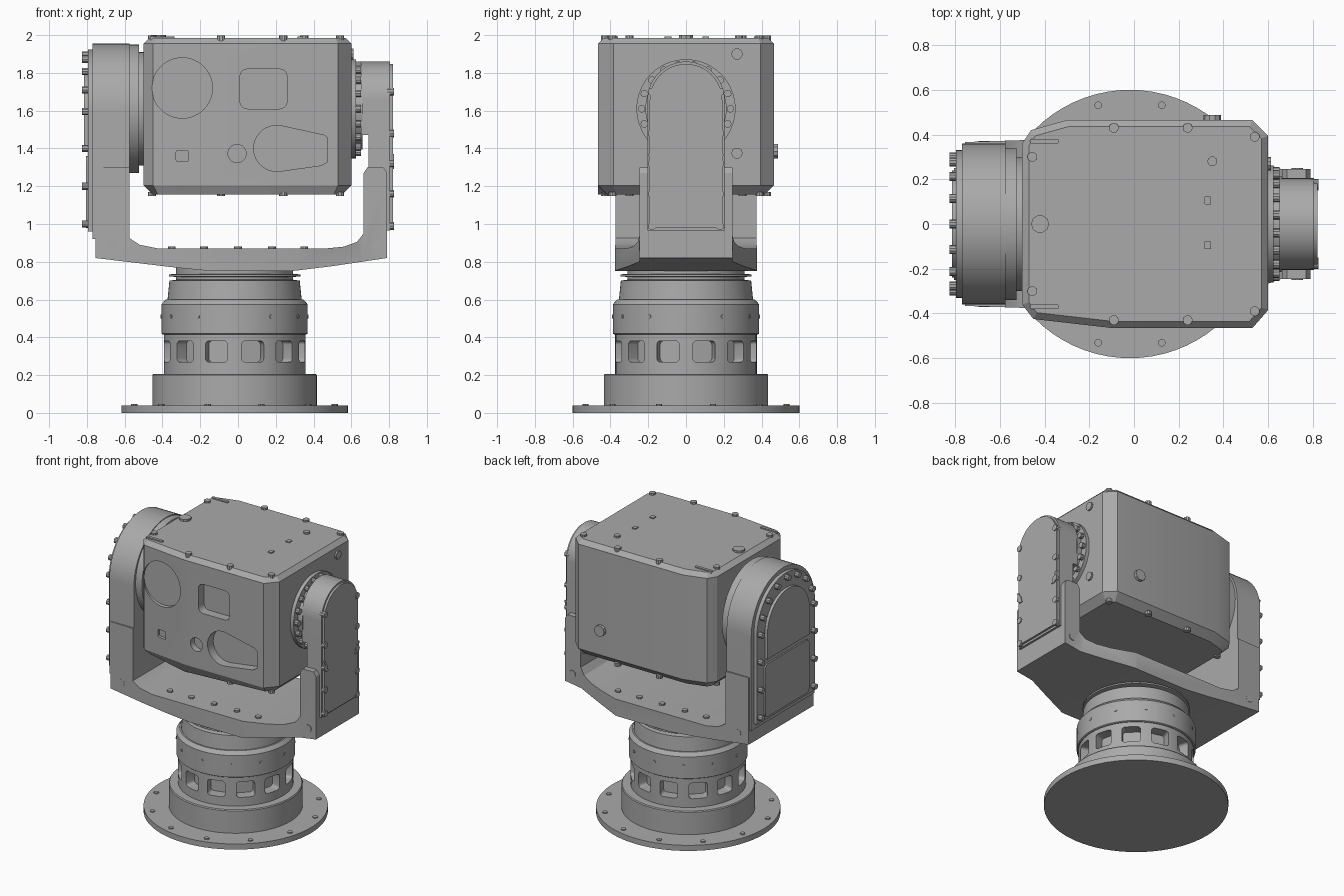
import bpy, bmesh, math
from mathutils import Matrix, Vector

cube = bpy.data.objects.get("Cube")
if cube:
    bpy.data.objects.remove(cube, do_unlink=True)

grey = bpy.data.materials.new("mid grey")
grey.use_nodes = True
grey.diffuse_color = (0.4, 0.4, 0.4, 1)
grey.node_tree.nodes["Principled BSDF"].inputs["Base Color"].default_value = (0.4, 0.4, 0.4, 1)

AXIS_X = -0.018   # turning axis of the pedestal
TILT_Z = 1.61     # height of the tilt axis
parts = []


def finish(name, bm):
    bmesh.ops.recalc_face_normals(bm, faces=bm.faces)
    mesh = bpy.data.meshes.new(name)
    bm.to_mesh(mesh)
    bm.free()
    mesh.materials.append(grey)
    obj = bpy.data.objects.new(name, mesh)
    bpy.context.collection.objects.link(obj)
    parts.append(obj)
    return obj


def add_prism(bm, pts, axis, lo, hi):
    """Extrude a flat outline along an axis; the outline uses the other two axes in order."""
    def place(p, d):
        return {"x": (d, p[0], p[1]), "y": (p[0], d, p[1]), "z": (p[0], p[1], d)}[axis]
    a = [bm.verts.new(place(p, lo)) for p in pts]
    b = [bm.verts.new(place(p, hi)) for p in pts]
    bm.faces.new(a)
    bm.faces.new(b)
    for i in range(len(pts)):
        j = (i + 1) % len(pts)
        bm.faces.new((a[i], a[j], b[j], b[i]))


def prisms(name, outlines, axis, lo, hi):
    bm = bmesh.new()
    for pts in outlines:
        add_prism(bm, pts, axis, lo, hi)
    return finish(name, bm)


def arc(u, v, r, start=0, end=360, n=32):
    full = end - start == 360
    steps = n if full else n + 1
    angles = [math.radians(start + (end - start) * i / n) for i in range(steps)]
    return [(u + r * math.cos(t), v + r * math.sin(t)) for t in angles]


def arch(w, bottom, centre):
    return [(-w, bottom), (w, bottom)] + arc(0, centre, w, 0, 180)


def rounded(u, v, w, h, r):
    pts = []
    for i, (sx, sy) in enumerate(((1, 1), (-1, 1), (-1, -1), (1, -1))):
        pts += arc(u + sx * (w / 2 - r), v + sy * (h / 2 - r), r, 90 * i, 90 * i + 90, 4)
    return pts


def lathe(name, profile):
    bm = bmesh.new()
    pts = [(0, profile[0][1])] + profile + [(0, profile[-1][1])]
    verts = [bm.verts.new((r, 0, z)) for r, z in pts]
    edges = [bm.edges.new(pair) for pair in zip(verts, verts[1:])]
    bmesh.ops.spin(bm, geom=verts + edges, cent=(0, 0, 0), axis=(0, 0, 1),
                   angle=math.tau, steps=72, use_duplicate=False)
    bmesh.ops.remove_doubles(bm, verts=bm.verts, dist=0.0005)
    bmesh.ops.translate(bm, verts=bm.verts, vec=(AXIS_X, 0, 0))
    return finish(name, bm)


def boolean(obj, cutter, operation):
    mod = obj.modifiers.new("cut", "BOOLEAN")
    mod.operation = operation
    mod.object = cutter
    mod.solver = "EXACT"
    bpy.context.view_layer.objects.active = obj
    bpy.ops.object.modifier_apply(modifier=mod.name)
    parts.remove(cutter)
    bpy.data.objects.remove(cutter, do_unlink=True)


def bolts(name, centres, axis, lo, hi, r=0.02):
    return prisms(name, [arc(u, v, r, n=10) for u, v in centres], axis, lo, hi)


# Pedestal
lathe("base_flange", [(0.6, 0), (0.6, 0.04), (0.435, 0.04), (0.435, 0.2), (0.43, 0.207)])
window_ring = lathe("window_ring", [(0.375, 0.2), (0.375, 0.42)])
lathe("upper_collar", [(0.38, 0.415), (0.387, 0.42), (0.387, 0.575), (0.365, 0.6),
                       (0.355, 0.6), (0.345, 0.7), (0.31, 0.705)])
lathe("slip_ring", [(0.31, 0.7), (0.31, 0.72), (0.348, 0.722), (0.348, 0.733),
                    (0.31, 0.736), (0.31, 0.78)])

# Twelve window pockets and the small collar screws
pockets, screws = bmesh.new(), bmesh.new()
for i in range(12):
    for bm, outline, lo, hi, shift in (
            (pockets, rounded(0, 0.325, 0.122, 0.112, 0.02), 0.3, 0.45, 15),
            (screws, arc(0, 0.51, 0.01, n=8), 0.375, 0.391, 0)):
        old = len(bm.verts)
        add_prism(bm, outline, "x", lo, hi)
        bm.verts.ensure_lookup_table()
        turn = Matrix.Translation((AXIS_X, 0, 0)) @ Matrix.Rotation(math.radians(30 * i + shift), 4, "Z")
        bmesh.ops.transform(bm, matrix=turn, verts=bm.verts[old:])
boolean(window_ring, finish("pocket_cutter", pockets), "DIFFERENCE")
finish("collar_screws", screws)
bolts("flange_bolts", arc(AXIS_X, 0, 0.55, 15, 375, 12), "z", 0.035, 0.047, 0.017)

# Yoke: U profile trimmed to a plan that narrows towards the slim arm
u_profile = [(-0.755, 1.3), (-0.755, 0.82), (-0.32, 0.768), (-0.13, 0.75), (0.28, 0.75),
             (0.5, 0.777), (0.79, 0.82), (0.79, 1.27), (0.77, 1.3), (0.685, 1.3), (0.665, 1.27),
             (0.665, 0.95), (0.63, 0.905), (0.56, 0.88), (0.46, 0.87),
             (-0.42, 0.87), (-0.52, 0.89), (-0.575, 0.925), (-0.575, 1.3)]
yoke = prisms("yoke", [u_profile], "y", -0.5, 0.5)
plan = [(-0.8, -0.365), (-0.5, -0.375), (0.3, -0.375), (0.66, -0.245), (0.85, -0.245)]
plan += [(x, -y) for x, y in reversed(plan)]
boolean(yoke, prisms("plan_cutter", [plan], "z", 0.5, 1.6), "INTERSECT")
bolts("floor_bolts", [(x, y) for x in (-0.35, -0.18, 0, 0.18, 0.35) for y in (-0.27, 0.27)],
      "z", 0.865, 0.882)
for side, lo, hi in (("front", -0.371, -0.36), ("back", 0.36, 0.371)):
    bolts(side + "_yoke_plug", [(-0.67, 0.885)], "y", lo, hi, 0.026)
for side, lo, hi in (("front", -0.25, -0.24), ("back", 0.24, 0.25)):
    bolts(side + "_slim_arm_plug", [(0.73, 0.885)], "y", lo, hi, 0.026)

# Wide arm with motor drum and stacked covers
prisms("wide_arm", [arch(0.36, 0.92, 1.595)], "x", -0.77, -0.575)
prisms("wide_arm_cover", [arch(0.33, 0.96, 1.595)], "x", -0.795, -0.76)
prisms("arch_panel", [arch(0.24, 1.4, 1.58)], "x", -0.815, -0.79)
prisms("lower_panel", [rounded(0, 1.17, 0.5, 0.38, 0.03)], "x", -0.805, -0.79)
rim = arc(0, 1.595, 0.3, 0, 180, 8) + [(s * 0.3, z) for s in (-1, 1) for z in (1.4, 1.2, 1.0)]
bolts("wide_cover_bolts", rim, "x", -0.825, -0.79)
prisms("tilt_drum", [arc(0, TILT_Z, 0.34, n=64)], "x", -0.58, -0.525)
prisms("tilt_drum_neck", [arc(0, TILT_Z, 0.3, n=64)], "x", -0.53, -0.45)

# Slim arm
prisms("slim_arm", [arch(0.205, 0.965, 1.655)], "x", 0.69, 0.805)
prisms("slim_arm_head", [arch(0.205, 1.47, 1.655)], "x", 0.65, 0.7)
prisms("slim_arm_cover", [arch(0.192, 0.98, 1.655)], "x", 0.8, 0.82)
edge = [(s * 0.18, z) for s in (-1, 1) for z in (0.99, 1.16, 1.32, 1.48, 1.7)]
bolts("slim_cover_bolts", edge, "x", 0.79, 0.826, 0.022)
prisms("cover_clips", [[(s * 0.15, 1.29), (s * 0.18, 1.29), (s * 0.2, 1.37), (s * 0.185, 1.37)]
                       for s in (-1, 1)], "x", 0.81, 0.826)

# Bearing hub between the head and the slim arm
prisms("hub_flange", [arc(0, TILT_Z, 0.262, n=64)], "x", 0.57, 0.625)
prisms("hub_ring", [arc(0, TILT_Z, 0.215, n=64)], "x", 0.62, 0.66)
bolts("hub_bolts", arc(0, TILT_Z, 0.235, 0, 360, 18), "x", 0.62, 0.65)

# Sensor head: faceted plan with chamfered top and bottom
bm = bmesh.new()
add_prism(bm, [(-0.5, -0.36), (-0.45, -0.425), (-0.1, -0.465), (0.53, -0.465), (0.6, -0.385),
               (0.6, 0.395), (0.53, 0.465), (-0.3, 0.465), (-0.46, 0.42), (-0.5, 0.36)],
          "z", 1.155, 1.985)
for z, size in ((1.155, 0.05), (1.985, 0.03)):
    ring = [e for e in bm.edges if all(abs(v.co.z - z) < 0.001 for v in e.verts)]
    bmesh.ops.bevel(bm, geom=ring, offset=size, segments=1, affect="EDGES")
head = finish("sensor_head", bm)

# Recessed windows on the front
teardrop = arc(0.205, 1.4, 0.122, 80, 280, 20) + [(0.44, 1.31), (0.475, 1.33), (0.475, 1.455), (0.455, 1.47)]
for outlines, depth in (([arc(-0.295, 1.72, 0.16, n=48)], -0.415),
                        ([rounded(0.135, 1.715, 0.25, 0.21, 0.04), teardrop], -0.4),
                        ([rounded(-0.295, 1.36, 0.065, 0.055, 0.008), arc(-0.005, 1.373, 0.048)], -0.42)):
    boolean(head, prisms("window_cutter", outlines, "y", -0.6, depth), "DIFFERENCE")

# Head fittings
top_spots = [(x, s * 0.43) for s in (-1, 1) for x in (-0.09, 0.24)]
top_spots += [(s, t * 0.39) for s in (0.54,) for t in (-1, 1)] + [(-0.455, 0.3), (-0.455, -0.3)]
bolts("top_bolts", top_spots + [(0.35, 0.28)], "z", 1.97, 1.998, 0.022)
bolts("top_knob", [(-0.42, 0)], "z", 1.97, 2.0, 0.04)
prisms("top_blocks", [rounded(0.33, y, 0.03, 0.035, 0.004) for y in (-0.095, 0.105)], "z", 1.97, 1.992)
bolts("bottom_bolts", top_spots, "z", 1.147, 1.17, 0.022)
bolts("side_plugs", [(0.27, 1.9), (0.27, 1.375)], "x", 0.59, 0.612, 0.03)
bolts("back_knob", [(0.35, 1.385)], "y", 0.455, 0.487, 0.04)
prisms("corner_handles", [rounded(-0.4, s * 0.37, 0.13, 0.02, 0.008) for s in (-1, 1)], "z", 1.97, 1.993)

# Smooth the round surfaces while keeping the edges sharp
bpy.ops.object.select_all(action="DESELECT")
for obj in parts:
    obj.select_set(True)
bpy.context.view_layer.objects.active = parts[0]
bpy.ops.object.shade_smooth_by_angle(angle=math.radians(25))
